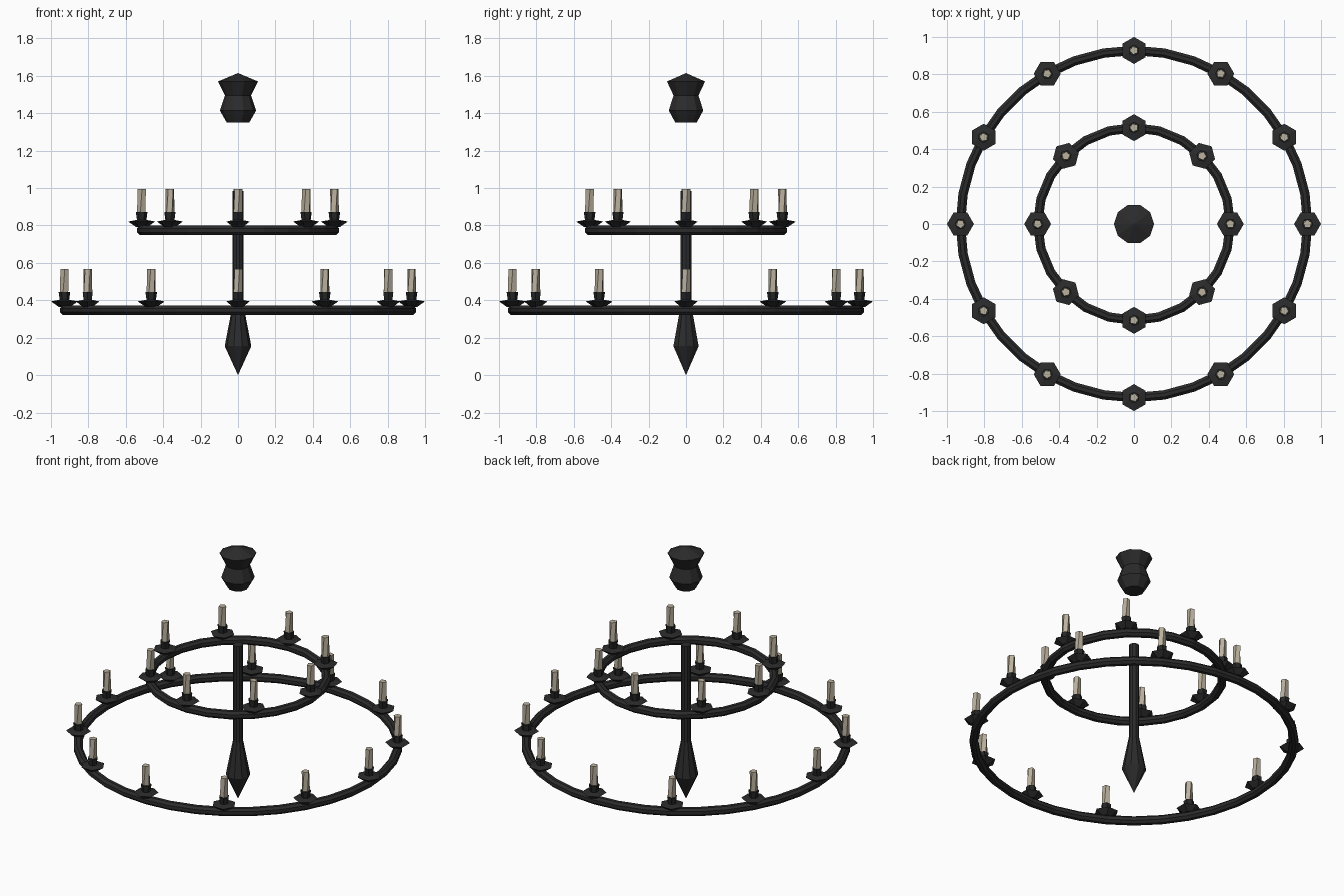
import bpy, bmesh, math

if "Cube" in bpy.data.objects:
    bpy.data.objects.remove(bpy.data.objects["Cube"])


def material(name, rgb):
    m = bpy.data.materials.new(name)
    m.diffuse_color = (*rgb, 1.0)
    m.use_nodes = True
    m.node_tree.nodes["Principled BSDF"].inputs["Base Color"].default_value = m.diffuse_color
    return m


iron = material("dark_iron", (0.024, 0.024, 0.024))
cup_iron = material("black_iron", (0.018, 0.019, 0.019))
wax = material("candle_wax", (0.50, 0.44, 0.34))


def add_object(name, bm, mat):
    bmesh.ops.recalc_face_normals(bm, faces=bm.faces)
    me = bpy.data.meshes.new(name)
    bm.to_mesh(me)
    bm.free()
    me.materials.append(mat)
    ob = bpy.data.objects.new(name, me)
    bpy.context.collection.objects.link(ob)
    return ob


def lathe(name, profile, sides, mat, twist=0.0):
    """Faceted solid of revolution from (radius, z) points, closed at both ends."""
    bm = bmesh.new()
    rows = []
    for k, (r, z) in enumerate(profile):
        if r == 0:
            rows.append([bm.verts.new((0, 0, z))] * sides)
        else:
            angles = [math.tau * i / sides + k * twist for i in range(sides)]
            rows.append([bm.verts.new((r * math.cos(a), r * math.sin(a), z)) for a in angles])
    for lo, hi in zip(rows, rows[1:]):
        for i in range(sides):
            j = (i + 1) % sides
            bm.faces.new(list(dict.fromkeys((lo[i], lo[j], hi[j], hi[i]))))
    for row, (r, _) in zip((rows[0], rows[-1]), (profile[0], profile[-1])):
        if r > 0:
            bm.faces.new(row)
    return add_object(name, bm, mat)


def hoop(name, radius, tube, z, segments, sides=8):
    """Round bar bent into a ring."""
    bm = bmesh.new()
    rows = []
    for s in range(segments):
        a = math.tau * s / segments
        row = []
        for k in range(sides):
            b = math.tau * (k + 0.5) / sides
            r = radius + tube * math.cos(b)
            row.append(bm.verts.new((r * math.cos(a), r * math.sin(a), z + tube * math.sin(b))))
        rows.append(row)
    for s in range(segments):
        p, q = rows[s], rows[(s + 1) % segments]
        for k in range(sides):
            n = (k + 1) % sides
            bm.faces.new((p[k], q[k], q[n], p[n]))
    return add_object(name, bm, iron)


# Ceiling canopy and the central rod with its pointed finial
lathe("ceiling_canopy", [(0.06, 1.35), (0.097, 1.415), (0.07, 1.495), (0.107, 1.57), (0, 1.615)], 10, iron)
lathe("central_rod_and_finial", [(0, 0.0), (0.071, 0.155), (0.03, 0.37), (0.03, 0.985)], 10, iron)

# Two tiers: hoop plus evenly spaced candles
for tier, radius, z, count, segments in (("lower", 0.928, 0.347, 12, 36), ("upper", 0.515, 0.774, 8, 24)):
    hoop(tier + "_hoop", radius, 0.027, z, segments)
    for i in range(count):
        a = math.tau * i / count
        parts = [
            # Six-sided drip pan
            lathe(tier + "_drip_pan", [(0.03, 0.018), (0.072, 0.047), (0.03, 0.055)], 6, iron),
            # Candle cup
            lathe(tier + "_candle_cup", [(0.024, 0.045), (0.031, 0.098)], 6, cup_iron),
            # Candle, slightly twisted
            lathe(tier + "_candle", [(0.025, 0.09), (0.023, 0.22)], 5, wax, twist=0.4),
        ]
        for ob in parts:
            ob.location = (radius * math.cos(a), radius * math.sin(a), z)
            ob.rotation_euler.z = a
